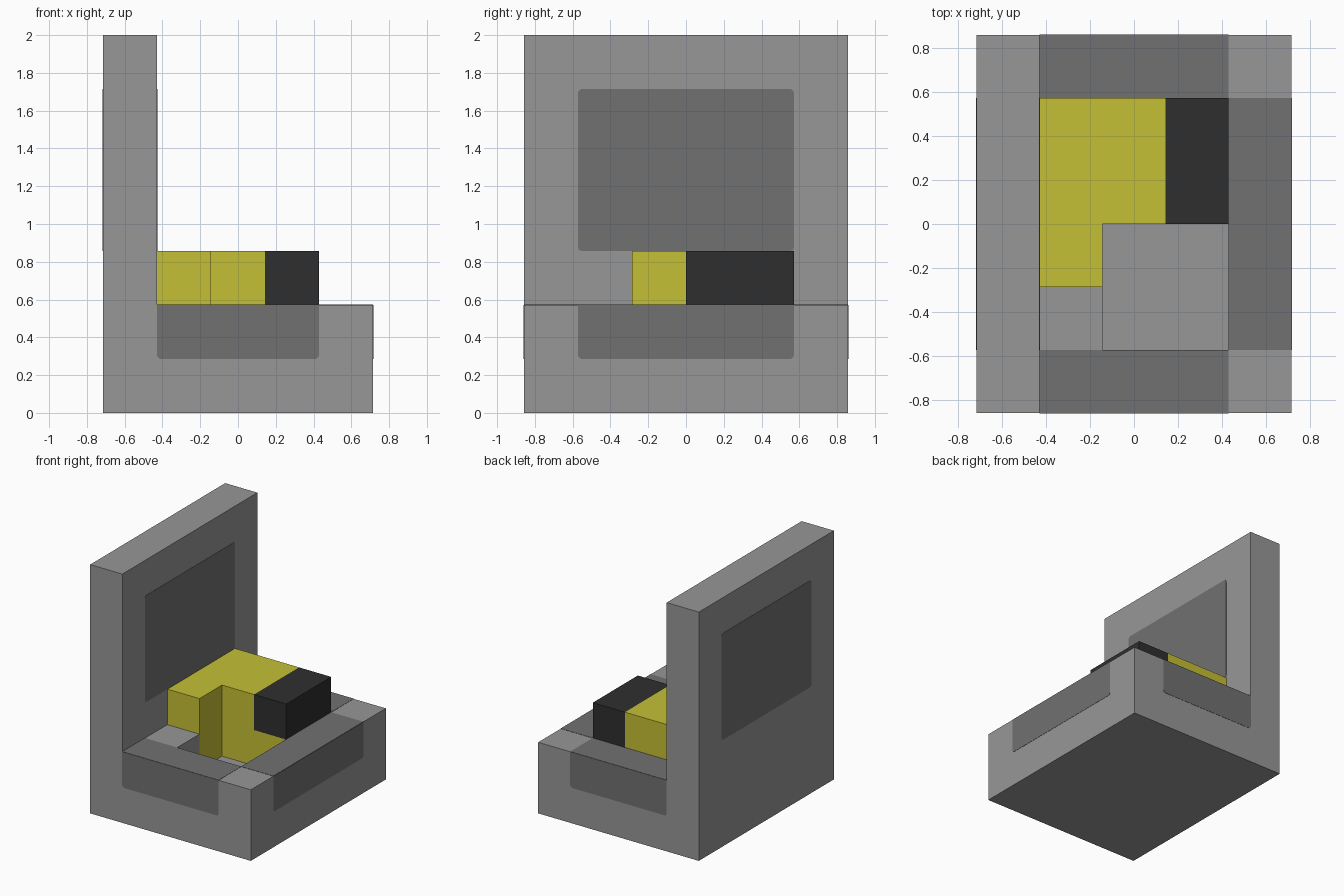
import bpy, bmesh, math
from mathutils import Vector

if "Cube" in bpy.data.objects:
    bpy.data.objects.remove(bpy.data.objects["Cube"], do_unlink=True)

U = 2 / 7            # grid unit of the blocky design
T = 0.002            # thickness of painted plates


def material(name, rgb):
    m = bpy.data.materials.new(name)
    m.use_nodes = True
    m.diffuse_color = (*rgb, 1)
    m.node_tree.nodes["Principled BSDF"].inputs["Base Color"].default_value = (*rgb, 1)
    return m


light_grey = material("light grey", (0.31, 0.31, 0.31))
dark_grey = material("dark grey", (0.165, 0.165, 0.165))
yellow = material("yellow", (0.555, 0.525, 0.036))
black = material("black", (0.028, 0.028, 0.028))


def prism(name, pts, axis, lo, hi, *mats):
    """Extrude a 2D outline along an axis (0 x, 1 y, 2 z) from lo to hi."""
    bm = bmesh.new()

    def place(p, d):
        c = list(p)
        c.insert(axis, d)
        return bm.verts.new(c)

    a = [place(p, lo) for p in pts]
    b = [place(p, hi) for p in pts]
    bm.faces.new(a)
    bm.faces.new(b)
    for i in range(len(pts)):
        j = (i + 1) % len(pts)
        bm.faces.new((a[i], a[j], b[j], b[i]))
    bmesh.ops.recalc_face_normals(bm, faces=bm.faces)
    me = bpy.data.meshes.new(name)
    bm.to_mesh(me)
    bm.free()
    ob = bpy.data.objects.new(name, me)
    bpy.context.collection.objects.link(ob)
    for m in mats:
        me.materials.append(m)
    return ob


def panel(x0, z0, x1, z1, round_top=True, r=0.02):
    """Rectangle outline with small rounded corners."""
    pts = []
    corners = [(x1 - r, z1 - r, 0), (x0 + r, z1 - r, 90), (x0 + r, z0 + r, 180), (x1 - r, z0 + r, 270)]
    for cx, cz, start in corners:
        if start < 180 and not round_top:
            pts.append((x1 if start == 0 else x0, z1))
            continue
        for k in range(4):
            t = math.radians(start + 30 * k)
            pts.append((cx + r * math.cos(t), cz + r * math.sin(t)))
    return pts


# Body: upright wall and base as one L profile
X, Y = 2.5 * U, 3 * U
body = prism("wall_and_base",
             [(-X, 0), (X, 0), (X, 2 * U), (-1.5 * U, 2 * U), (-1.5 * U, 2), (-X, 2)],
             1, -Y, Y, light_grey)

# Pit in the base, one unit deep
e = 0.004
cutter = prism("pit_cutter",
               [(-0.5 * U, -2 * U), (1.5 * U, -2 * U), (1.5 * U, 2 * U), (-1.5 * U + e, 2 * U),
                (-1.5 * U + e, -U + e), (-0.5 * U, -U + e)],
               2, U, 2.2 * U, light_grey)
cutter.hide_render = True
mod = body.modifiers.new("pit", "BOOLEAN")
mod.operation = "DIFFERENCE"
mod.solver = "EXACT"
mod.object = cutter
bpy.context.view_layer.objects.active = body
bpy.ops.object.modifier_apply(modifier=mod.name)
bpy.data.objects.remove(cutter, do_unlink=True)

# Stepped block standing in the pit, its outer end black above the rim
block = prism("stepped_block",
              [(-1.5 * U, -U), (-0.5 * U, -U), (-0.5 * U, 0), (1.5 * U, 0),
               (1.5 * U, 2 * U), (-1.5 * U, 2 * U)],
              2, U, 3 * U, yellow, black)
bm = bmesh.new()
bm.from_mesh(block.data)
for co, no in (((0.5 * U, 0, 0), (1, 0, 0)), ((0, 0, 2 * U), (0, 0, 1))):
    bmesh.ops.bisect_plane(bm, geom=bm.verts[:] + bm.edges[:] + bm.faces[:],
                           plane_co=co, plane_no=no)
for f in bm.faces:
    c = f.calc_center_median()
    f.material_index = int(c.x > 0.51 * U and c.z > 2.01 * U)
bm.to_mesh(block.data)
bm.free()

# Dark panels on both faces of the wall
wall_panel = panel(-2 * U, 3 * U, 2 * U, 6 * U)
prism("wall_panel_inner", wall_panel, 0, -1.5 * U - T, -1.5 * U + T, dark_grey)
prism("wall_panel_outer", wall_panel, 0, -X - T, -X + T, dark_grey)

# Dark panels on the base sides
prism("base_panel_end", panel(-2 * U, U, 2 * U, 2 * U, False), 0, X - T, X + T, dark_grey)
for name, s in (("front", -1), ("back", 1)):
    prism("base_panel_" + name, panel(-1.5 * U, U, 1.5 * U, 2 * U, False),
          1, s * Y - T, s * Y + T, dark_grey)


# Dark bands on the rim of the base
def rim_band(name, x0, y0, x1, y1):
    prism(name, [(x0, y0), (x1, y0), (x1, y1), (x0, y1)], 2, 2 * U - T, 2 * U + T, dark_grey)


rim_band("rim_band_front", -1.5 * U, -Y, 1.5 * U, -2 * U)
rim_band("rim_band_back", -1.5 * U, 2 * U, 1.5 * U, Y)
rim_band("rim_band_end", 1.5 * U, -2 * U, X, 2 * U)
